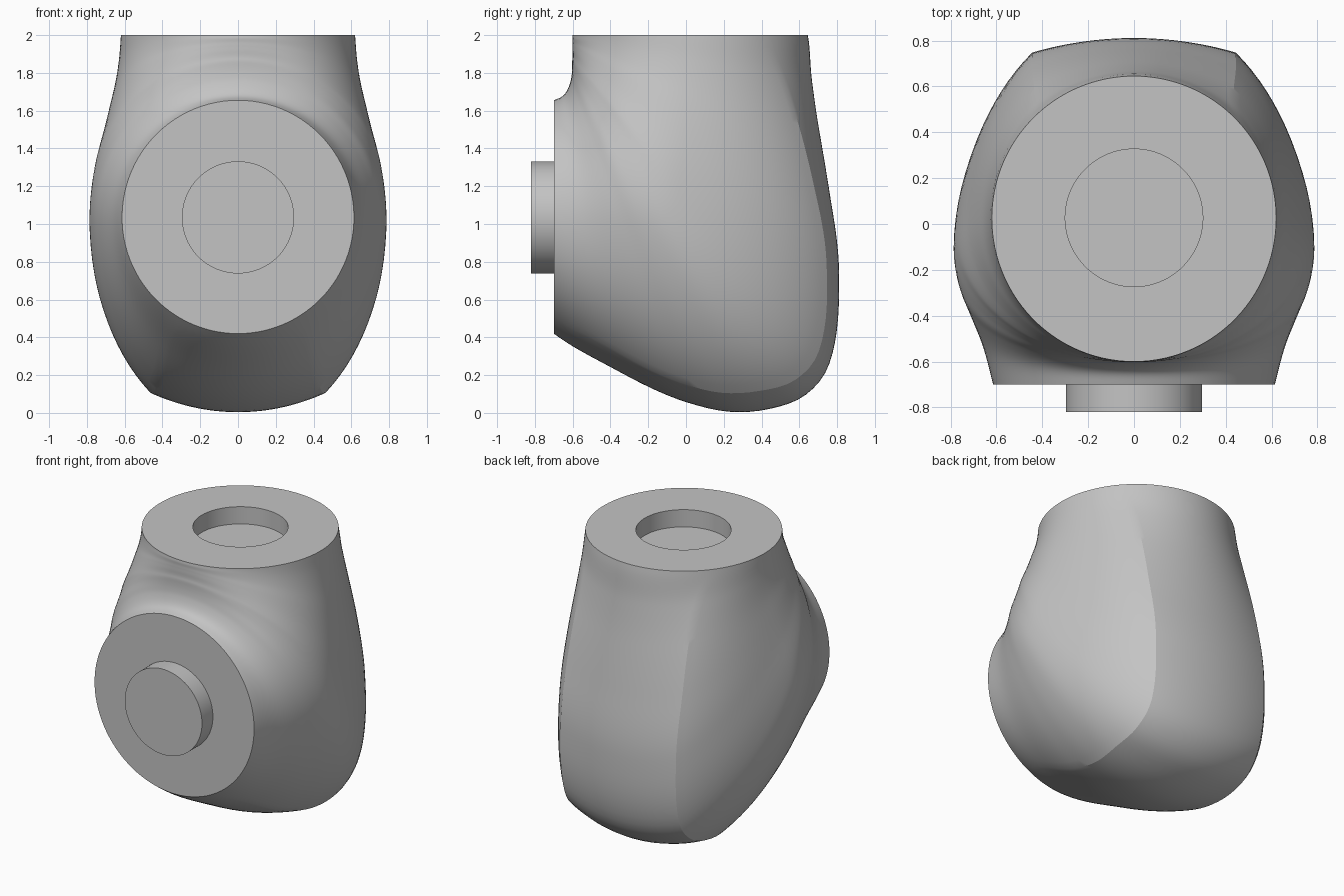
import bpy, bmesh
from math import sin, cos, sqrt, pi, radians

if "Cube" in bpy.data.objects:
    bpy.data.objects.remove(bpy.data.objects["Cube"])

grey = bpy.data.materials.new("light_grey")
grey.use_nodes = True
GREY = (0.55, 0.55, 0.55, 1)
grey.diffuse_color = GREY
grey.node_tree.nodes["Principled BSDF"].inputs["Base Color"].default_value = GREY

# The elbow is a fan of sections turning about the line where its two flange planes meet
PIVOT_Y, PIVOT_Z = -0.70, 2.0
ANGLES = (0, 10, 20, 30, 40, 50, 55, 60, 65, 70, 80, 90)
INNER = (.10, .10, .106, .115, .13, .155, .17, .195, .226, .26, .32, .345)
CENTRE = (.725, .74, .77, .825, .915, 1.03, 1.11, 1.14, 1.1, 1.065, 1.0, .965)
WIDTH = (.62, .63, .65, .682, .72, .765, .782, .785, .765, .73, .66, .614)
OUTER = (1.345, 1.388, 1.497, 1.688, 1.972, 2.27, 2.325, 2.285, 2.2, 2.07, 1.79, 1.58)
ARC, SIDE, RINGS = 16, 40, 72


def spline(values, a):
    """Smooth interpolation of a table over the fan angle in degrees."""
    n = len(ANGLES) - 1
    i = max(k for k in range(n) if ANGLES[k] <= a)

    def slope(k):
        lo, hi = max(k - 1, 0), min(k + 1, n)
        return (values[hi] - values[lo]) / (ANGLES[hi] - ANGLES[lo])
    h = ANGLES[i + 1] - ANGLES[i]
    t = (a - ANGLES[i]) / h
    p, q = values[i], values[i + 1]
    return (p + (q - p) * t * t * (3 - 2 * t)
            + h * t * (1 - t) * (slope(i) * (1 - t) - slope(i + 1) * t))


def section_point(a, phi):
    """Half-width and distance from the pivot; phi 0 is outermost, pi innermost."""
    inner, centre, width, outer = (spline(v, a) for v in (INNER, CENTRE, WIDTH, OUTER))
    bend = max(sin(radians(2 * a)), 0)
    reach = outer + 0.18 * bend ** 1.5 - centre
    x = width * sin(phi)
    d = centre + cos(phi) * (reach if cos(phi) > 0 else centre - inner)
    radius = 0.62 + 0.58 * bend ** 2
    limit = outer - radius + sqrt(max(radius * radius - x * x, 0))
    return x, d, limit


def crease_angle(a):
    """Where the rounded sides meet the flatter outer back."""
    a = min(max(a, 4), 86)
    lo, hi = 0.0, pi / 2
    for _ in range(30):
        mid = (lo + hi) / 2
        x, d, limit = section_point(a, mid)
        lo, hi = (mid, hi) if d > limit else (lo, mid)
    return min(max(lo, radians(25)), radians(60))


def phis(a):
    crease = crease_angle(a)
    half = [crease * i / ARC for i in range(ARC)]
    half += [crease + (pi - crease) * i / SIDE for i in range(SIDE + 1)]
    return half + [-p for p in half[-2:0:-1]]


def ring(a):
    pts = []
    for phi in phis(a):
        x, d, limit = section_point(a, phi)
        if cos(phi) > 0:
            d = min(d, limit)
        t = radians(a)
        pts.append((x, PIVOT_Y + d * cos(t), PIVOT_Z - d * sin(t)))
    return pts


def recess_ring(z):
    return [(0.3 * sin(p), 0.027 + 0.3 * cos(p), z) for p in phis(0)]


def finish(name, bm):
    bmesh.ops.recalc_face_normals(bm, faces=bm.faces)
    mesh = bpy.data.meshes.new(name)
    bm.to_mesh(mesh)
    bm.free()
    mesh.materials.append(grey)
    obj = bpy.data.objects.new(name, mesh)
    bpy.context.collection.objects.link(obj)
    bpy.ops.object.select_all(action='DESELECT')
    obj.select_set(True)
    bpy.context.view_layer.objects.active = obj
    bpy.ops.object.shade_smooth_by_angle(angle=radians(18))


def loft(name, loops):
    bm = bmesh.new()
    rows = [[bm.verts.new(p) for p in loop] for loop in loops]
    for r, s in zip(rows, rows[1:]):
        for i in range(len(r)):
            bm.faces.new((r[i - 1], r[i], s[i], s[i - 1]))
    bm.faces.new(rows[0])
    bm.faces.new(rows[-1])
    finish(name, bm)


# Elbow body with the round socket in its top flange
loft("elbow_body", [recess_ring(1.88), recess_ring(2.0)]
     + [ring(90 * i / RINGS) for i in range(RINGS + 1)])

# Round boss on the front flange
STEPS = 96
loft("front_boss", [[(0.297 * sin(2 * pi * i / STEPS), y, 1.035 + 0.297 * cos(2 * pi * i / STEPS))
                     for i in range(STEPS)] for y in (-0.82, -0.69)])
